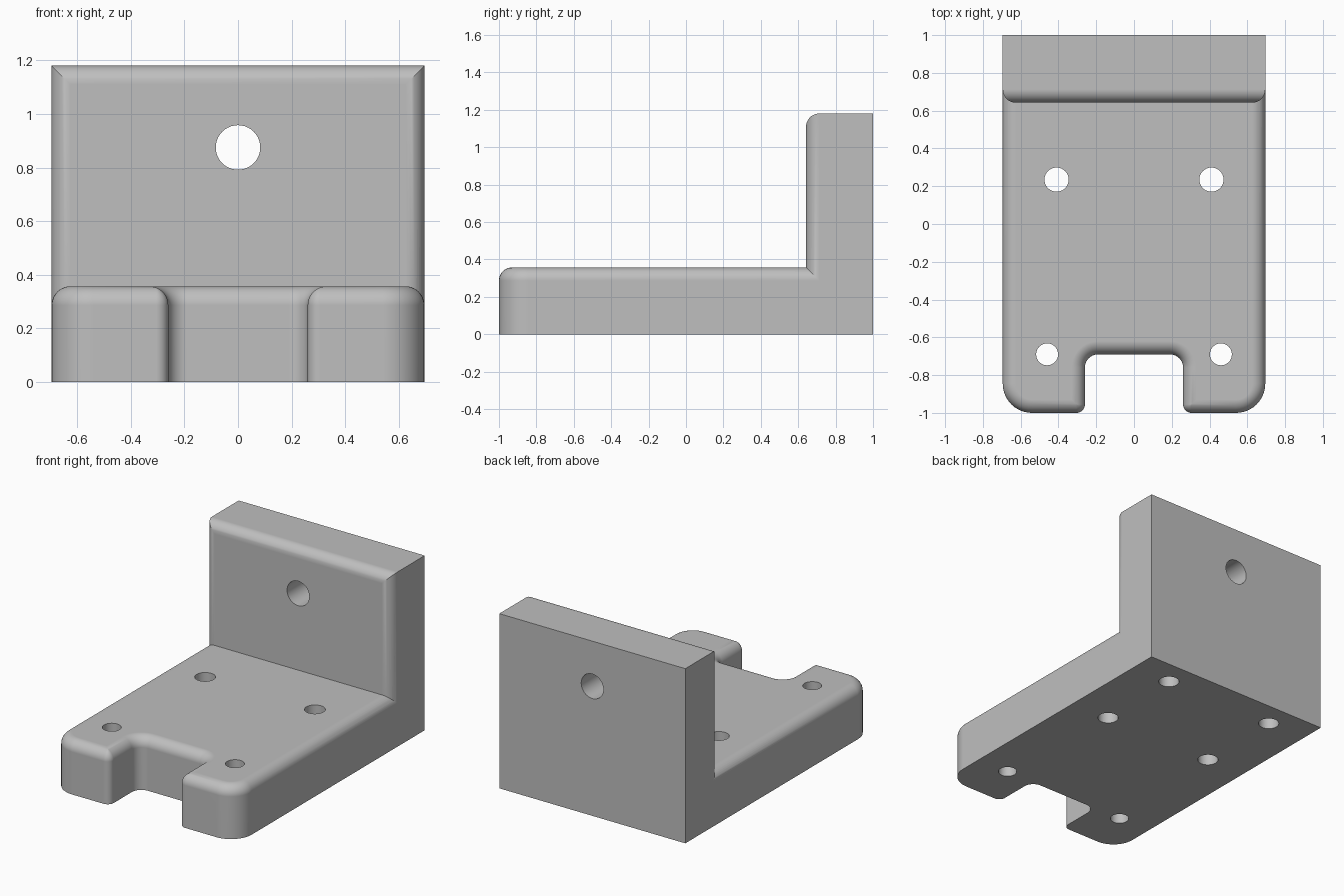
import bpy, bmesh
from math import sin, cos, pi, radians

if "Cube" in bpy.data.objects:
    bpy.data.objects.remove(bpy.data.objects["Cube"], do_unlink=True)

# Main sizes
W = 0.695            # half width
BASE_H = 0.357       # base thickness
WALL_H = 1.18        # wall height
WALL_Y = 0.642       # front face of the wall
FILLET = 0.07
NOTCH_X, NOTCH_Y = 0.26, -0.69
R_FRONT, R_LIP, R_INNER = 0.155, 0.045, 0.07
SEG = 10

grey = bpy.data.materials.new("plain grey")
grey.use_nodes = True
colour = (0.52, 0.52, 0.52, 1)
grey.diffuse_color = colour
grey.node_tree.nodes["Principled BSDF"].inputs["Base Color"].default_value = colour


def make_object(name, bm):
    bmesh.ops.recalc_face_normals(bm, faces=bm.faces)
    mesh = bpy.data.meshes.new(name)
    bm.to_mesh(mesh)
    bm.free()
    mesh.materials.append(grey)
    ob = bpy.data.objects.new(name, mesh)
    bpy.context.collection.objects.link(ob)
    return ob


def arc(cx, cy, r, start, end):
    angles = [radians(start + (end - start) * i / SEG) for i in range(SEG + 1)]
    return [(cx + r * cos(a), cy + r * sin(a)) for a in angles]


def base_outline(d):
    """Notched outline moved inward by d, except along the back."""
    lip = max(R_LIP - d, 0)
    half = [(W - d, 1)]
    half += arc(W - R_FRONT, R_FRONT - 1, R_FRONT - d, 0, -90)
    half += arc(NOTCH_X + d + lip, d + lip - 1, lip, -90, -180)
    half += arc(NOTCH_X - R_INNER, NOTCH_Y - R_INNER, R_INNER + d, 0, 90)
    return half + [(-x, y) for x, y in reversed(half)]


# Base plate: outline lofted upward, then rolled inward over the top fillet
bm = bmesh.new()
levels = [(0, 0)]
for i in range(SEG + 1):
    t = pi / 2 * i / SEG
    levels.append((FILLET * (1 - cos(t)), BASE_H - FILLET + FILLET * sin(t)))
rings = [[bm.verts.new((x, y, z)) for x, y in base_outline(d)] for d, z in levels]
for low, high in zip(rings, rings[1:]):
    for i in range(len(low)):
        j = (i + 1) % len(low)
        bm.faces.new((low[i], low[j], high[j], high[i]))
bm.faces.new(rings[0])
bm.faces.new(rings[-1])
bmesh.ops.remove_doubles(bm, verts=bm.verts, dist=0.00001)
bracket = make_object("mounting_bracket", bm)

# Upright wall: box rounded along the front top and front side edges
bm = bmesh.new()
bmesh.ops.create_cube(bm, size=1)
for v in bm.verts:
    v.co.x *= 2 * W
    v.co.y = 1 if v.co.y > 0 else WALL_Y
    v.co.z = WALL_H if v.co.z > 0 else 0
front = [e for e in bm.edges
         if all(v.co.y < 0.9 for v in e.verts) and any(v.co.z > 0.5 for v in e.verts)]
bmesh.ops.bevel(bm, geom=front, offset=FILLET, segments=SEG, profile=0.5,
                affect='EDGES', clamp_overlap=False)
wall = make_object("upright_wall", bm)


def combine(other, operation):
    """Apply a boolean to the bracket and drop the other object."""
    mod = bracket.modifiers.new(operation, 'BOOLEAN')
    mod.operation, mod.solver, mod.object = operation, 'EXACT', other
    bpy.context.view_layer.objects.active = bracket
    bpy.ops.object.modifier_apply(modifier=mod.name)
    bpy.data.objects.remove(other, do_unlink=True)


def drill(location, radius, depth, tilt=0):
    bm = bmesh.new()
    bmesh.ops.create_cone(bm, cap_ends=True, segments=40, radius1=radius,
                          radius2=radius, depth=depth)
    cutter = make_object("drill_cutter", bm)
    cutter.hide_render = True
    cutter.location = location
    cutter.rotation_euler.x = tilt
    bpy.context.view_layer.update()
    combine(cutter, 'DIFFERENCE')


combine(wall, 'UNION')

# Holes: through the wall, through the base, and blind ones under the wall
drill((0, 0.8, 0.875), 0.083, 1, pi / 2)
for side in (-1, 1):
    drill((side * 0.41, 0.235, 0.2), 0.064, 1)
    drill((side * 0.46, -0.69, 0.2), 0.058, 1)
    drill((side * 0.41, 0.83, 0), 0.064, 2 * BASE_H)

# Smooth fillets with flat faces kept flat
bpy.ops.object.select_all(action='DESELECT')
bracket.select_set(True)
bpy.context.view_layer.objects.active = bracket
bpy.ops.object.shade_smooth_by_angle(angle=radians(30))
weighted = bracket.modifiers.new("flat_face_normals", 'WEIGHTED_NORMAL')
weighted.keep_sharp = True
